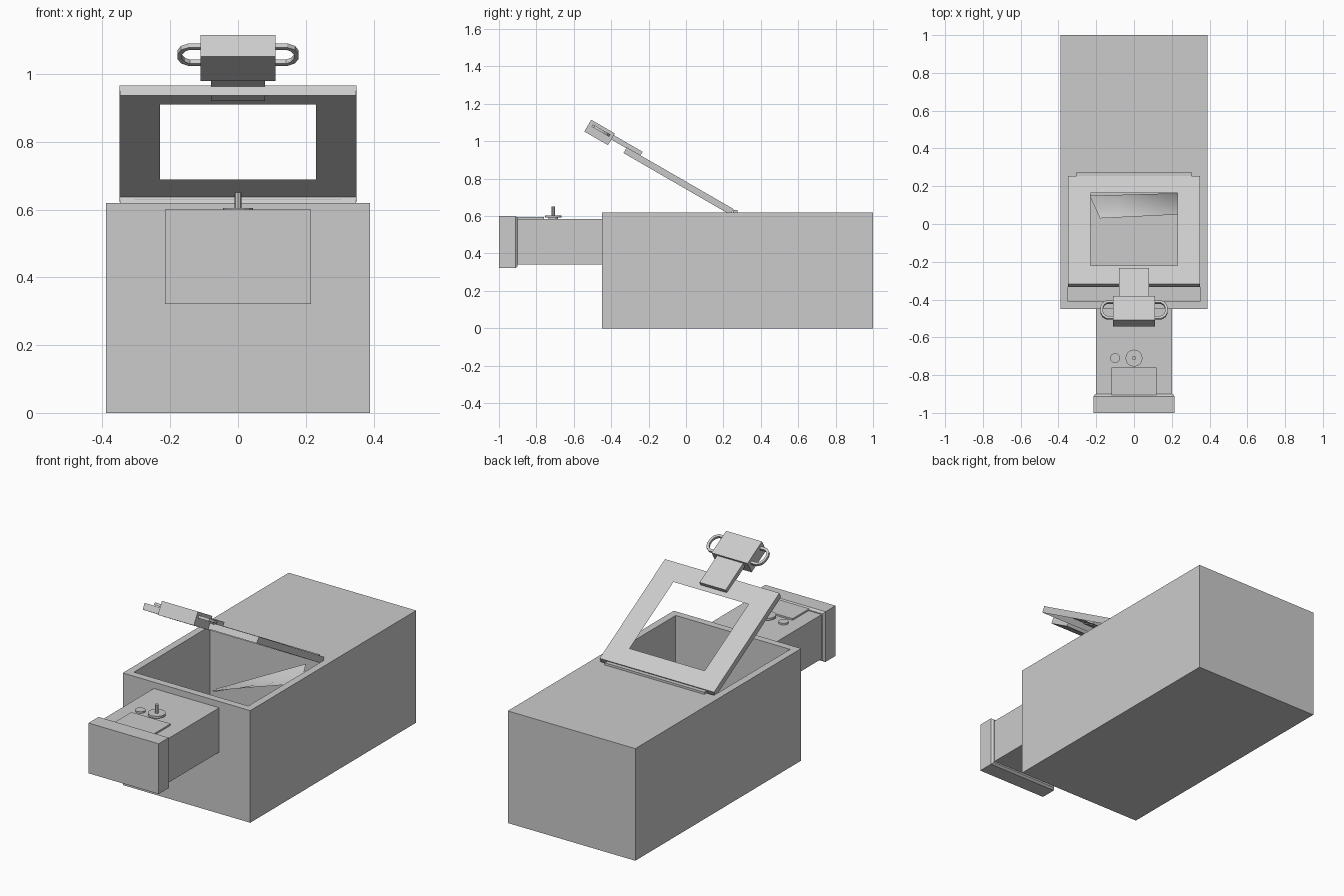
import bpy, bmesh, math
from mathutils import Vector

if "Cube" in bpy.data.objects:
    bpy.data.objects.remove(bpy.data.objects["Cube"])

# Tilted frame of the open lid: u runs up the slope, n is normal to it
ORIGIN = Vector((0, 0.255, 0.637))
U = Vector((0, -math.cos(math.radians(30)), 0.5))
N = Vector((0, 0.5, math.cos(math.radians(30))))


def tilt(x, u, n):
    return ORIGIN + Vector((x, 0, 0)) + U * u + N * n


def loft(name, rings, caps=True, closed=True, smooth=False):
    """Skin a list of equal-length point rings."""
    bm = bmesh.new()
    rows = [[bm.verts.new(p) for p in r] for r in rings]
    k = len(rows[0])
    for a, b in zip(rows, rows[1:]):
        for i in range(k if closed else k - 1):
            j = (i + 1) % k
            bm.faces.new((a[i], a[j], b[j], b[i]))
    if caps:
        bm.faces.new(rows[0][::-1])
        bm.faces.new(rows[-1])
    bmesh.ops.recalc_face_normals(bm, faces=bm.faces)
    mesh = bpy.data.meshes.new(name)
    bm.to_mesh(mesh)
    bm.free()
    for p in mesh.polygons:
        p.use_smooth = smooth
    ob = bpy.data.objects.new(name, mesh)
    bpy.context.collection.objects.link(ob)
    return ob


def rect(x, a0, a1, place):
    return [place(-x, a0), place(x, a0), place(x, a1), place(-x, a1)]


def flat(z):
    return lambda x, y: (x, y, z)


def slope(n):
    return lambda x, u: tilt(x, u, n)


def box(name, x, y0, y1, z0, z1):
    return loft(name, [rect(x, y0, y1, flat(z0)), rect(x, y0, y1, flat(z1))])


def tilted_box(name, x, u0, u1, n0, n1):
    return loft(name, [rect(x, u0, u1, slope(n0)), rect(x, u0, u1, slope(n1))])


def disc(name, x, y, r, z0, z1, sides=16):
    def ring(z):
        return [(x + r * math.cos(math.tau * i / sides),
                 y + r * math.sin(math.tau * i / sides), z) for i in range(sides)]
    return loft(name, [ring(z0), ring(z1)])


# Main case with an open bay in the top
loft("case", [rect(0.39, -0.45, 1, flat(0)), rect(0.39, -0.45, 1, flat(0.62)),
              rect(0.35, -0.41, 0.255, flat(0.62)), rect(0.35, -0.41, 0.255, flat(0.04))])

# Curved sheet lying tilted inside the bay
left = [(-0.18, 0.03, 0.395), (-0.205, 0.085, 0.36), (-0.235, 0.15, 0.345)]
right = [(0.33, 0.055, 0.56), (0.32, 0.11, 0.575), (0.30, 0.165, 0.62)]
loft("inner_sheet", [[Vector(a).lerp(Vector(b), t / 4) for a, b in zip(left, right)]
                     for t in range(5)], caps=False, closed=False, smooth=True)

# Front arm, its end panel and top controls
box("arm", 0.2, -0.91, -0.45, 0.34, 0.585)


def panel_ring(y, inset):
    return rect(0.215 - inset, 0.322 + inset, 0.6 - inset, lambda x, z: (x, y, z))


loft("end_panel", [panel_ring(-1, 0), panel_ring(-0.912, 0), panel_ring(-0.9, 0.01)])
box("control_plate", 0.12, -0.905, -0.76, 0.58, 0.594)
disc("dial", 0, -0.71, 0.045, 0.592, 0.604)
disc("dial_foot", 0, -0.71, 0.025, 0.58, 0.593)
disc("dial_pin", 0, -0.71, 0.01, 0.6, 0.65, 8)
disc("button", -0.1, -0.71, 0.026, 0.58, 0.594)

# Raised lid: thin framed shell with a window, plus its hinge
loft("lid", [rect(0.348, 0, 0.66, slope(-0.035)), rect(0.35, 0, 0.66, slope(0)),
             rect(0.23, 0.104, 0.547, slope(0))], caps=False)
box("hinge", 0.305, 0.25, 0.275, 0.61, 0.632)

# Bracket and block at the tip of the lid
tilted_box("bracket", 0.08, 0.575, 0.76, -0.005, 0.022)
tilted_box("block", 0.11, 0.753, 0.899, -0.04, 0.033)

# Loop handles on both sides of the block
outer = [(0.105, 0.055), (0.145, 0.055), (0.168, 0.04), (0.178, 0.015)]
inner = [(0.105, 0.041), (0.142, 0.041), (0.156, 0.031), (0.165, 0.012)]
outer += [(x, -u) for x, u in outer[::-1]]
inner += [(x, -u) for x, u in inner[::-1]]
for side, s in (("left", -1), ("right", 1)):
    loft(side + "_handle", [
        [tilt(s * o[0], 0.825 + o[1], 0.016), tilt(s * i[0], 0.825 + i[1], 0.016),
         tilt(s * i[0], 0.825 + i[1], 0.002), tilt(s * o[0], 0.825 + o[1], 0.002)]
        for o, i in zip(outer, inner)])
